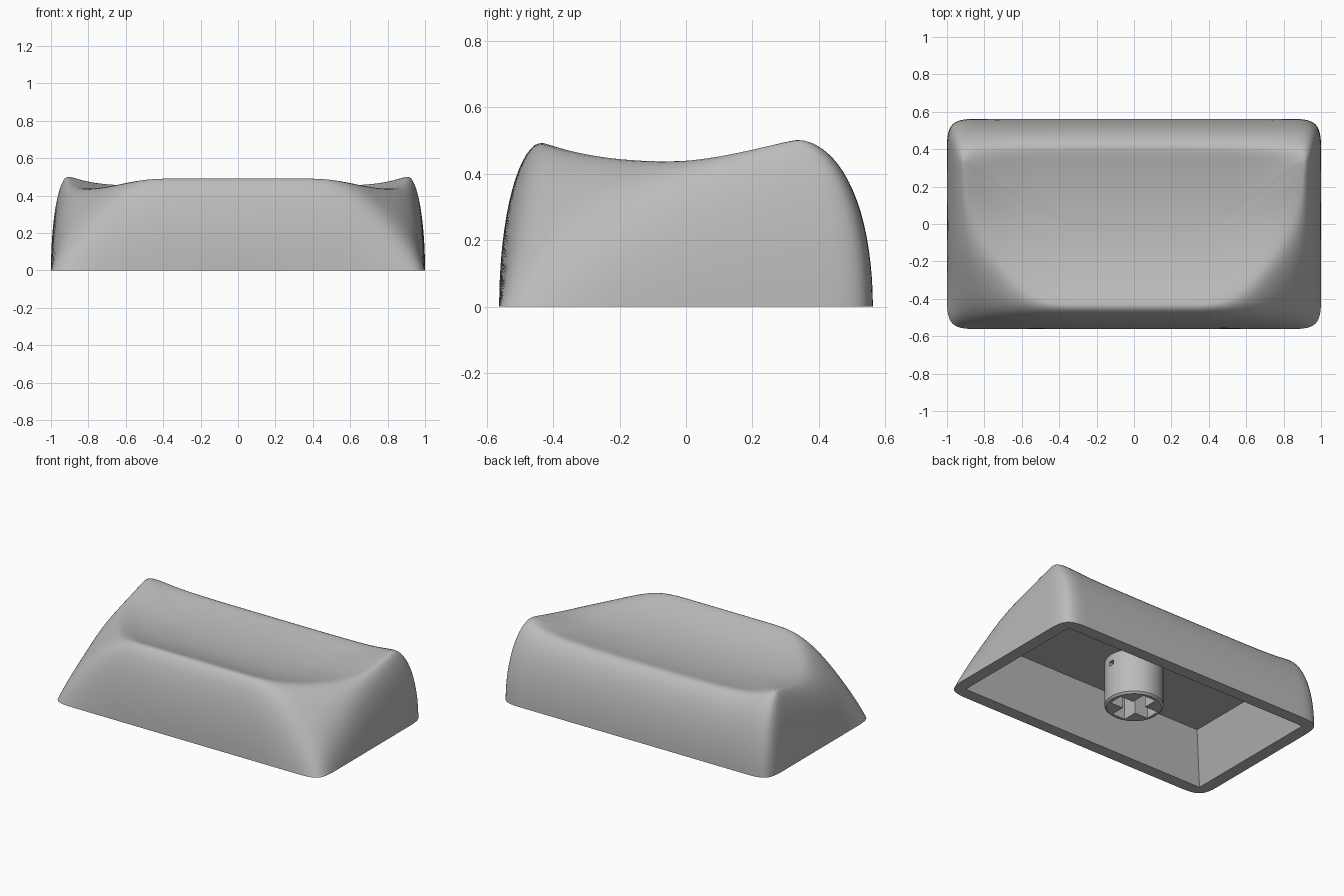
import bpy, bmesh
from math import sin, cos, pi
from mathutils import Vector

if "Cube" in bpy.data.objects:
    bpy.data.objects.remove(bpy.data.objects["Cube"])

grey = bpy.data.materials.new("plain grey")
grey.use_nodes = True
tone = (0.5, 0.5, 0.5, 1)
grey.diffuse_color = tone
grey.node_tree.nodes["Principled BSDF"].inputs["Base Color"].default_value = tone


def add_object(name, bm):
    bmesh.ops.recalc_face_normals(bm, faces=bm.faces)
    mesh = bpy.data.meshes.new(name)
    bm.to_mesh(mesh)
    bm.free()
    mesh.materials.append(grey)
    obj = bpy.data.objects.new(name, mesh)
    bpy.context.collection.objects.link(obj)
    return obj


def select(obj):
    bpy.ops.object.select_all(action="DESELECT")
    obj.select_set(True)
    bpy.context.view_layer.objects.active = obj


def carve(obj, cutter):
    select(obj)
    mod = obj.modifiers.new("carve", "BOOLEAN")
    mod.operation = "DIFFERENCE"
    mod.solver = "EXACT"
    mod.object = cutter
    bpy.ops.object.modifier_apply(modifier=mod.name)
    bpy.data.objects.remove(cutter)


def box(name, low, high, taper=0.0):
    """Box from low to high corner whose top is inset by taper."""
    bm = bmesh.new()
    bmesh.ops.create_cube(bm, size=1)
    for v in bm.verts:
        inset = taper if v.co.z > 0 else 0
        for i in range(3):
            side = v.co[i] > 0
            v.co[i] = high[i] if side else low[i]
            if i < 2:
                v.co[i] += -inset if side else inset
    return add_object(name, bm)


# Outline controls, front centre to back centre:
# base x, y then rim x, y, z then straightness of the wall
B = .5625
half = [
    (0, -B, 0, -.43, .495, 0),
    (.3, -B, .27, -.43, .495, 0),
    (.55, -B, .44, -.43, .495, .05),
    (.82, -B, .54, -.385, .48, .3),
    (1, -B, .68, -.265, .45, .65),
    (1, -.385, .79, -.1, .436, .4),
    (1, -.2, .85, .04, .44, .1),
    (1, .05, .885, .17, .465, 0),
    (1, .25, .9, .27, .492, 0),
    (1, .385, .91, .33, .505, 0),
    (1, B, .895, .34, .505, 0),
    (.82, B, .83, .37, .482, 0),
    (.7, B, .7, .39, .458, 0),
    (.4, B, .4, .4, .45, 0),
    (0, B, 0, .4, .45, 0),
]
loop = half + [(-a, b, -c, d, e, f) for a, b, c, d, e, f in half[-2:0:-1]]


def spline(points, steps):
    """Closed uniform cubic B-spline."""
    n = len(points)
    for i in range(n):
        p = [Vector(points[(i + k - 1) % n]) for k in range(4)]
        for s in range(steps):
            t = s / steps
            w = ((1 - t) ** 3, 3 * t**3 - 6 * t * t + 4,
                 -3 * t**3 + 3 * t * t + 3 * t + 1, t**3)
            yield sum((q * f for q, f in zip(p, w)), Vector([0] * 6)) / 6


# Outer body: curved walls up to the rim, then a dished top
WALL, DISH, FLOOR = 16, 14, .405
columns = list(spline(loop, 8))
rings = []
for i in range(WALL + 1):
    a = i / WALL * pi / 2
    ring = []
    for bx, by, rx, ry, rz, straight in columns:
        u = (1 - cos(a)) * (1 - straight) + sin(a) * straight
        ring.append((bx + (rx - bx) * u, by + (ry - by) * u, rz * sin(a)))
    rings.append(ring)
for i in range(1, DISH):
    r = 1 - i / DISH
    ring = []
    for _, _, rx, ry, rz, _ in columns:
        cx, cy = .55 * rx, .02 + .05 * ry
        ring.append((cx + (rx - cx) * r, cy + (ry - cy) * r,
                     FLOOR + (rz - FLOOR) * r * r))
    rings.append(ring)

bm = bmesh.new()
grid = [[bm.verts.new(p) for p in ring] for ring in rings]
n = len(columns)
for low, high in zip(grid, grid[1:]):
    for j in range(n):
        k = (j + 1) % n
        bm.faces.new((low[j], low[k], high[k], high[j]))
bm.faces.new(grid[0])
bm.faces.new(grid[-1])
# Soften the dish and the rim where it meets the walls
dish = [v for ring in grid[WALL + 1:-1] for v in ring]
for _ in range(12):
    bmesh.ops.smooth_vert(bm, verts=dish, factor=.5, use_axis_z=True)
rim_band = [v for ring in grid[WALL - 1:WALL + 3] for v in ring]
for _ in range(2):
    bmesh.ops.smooth_vert(bm, verts=rim_band, factor=.5, use_axis_z=True)
body = add_object("cap_body", bm)

# Hollow underside with sloping inner walls
carve(body, box("cavity_cutter", (-.92, -.482, -.001), (.92, .482, .305), .118))

# Mounting stem with a cross socket and a small vent
bm = bmesh.new()
bmesh.ops.create_cone(bm, cap_ends=True, segments=48, radius1=.178,
                      radius2=.178, depth=.316)
bmesh.ops.translate(bm, verts=bm.verts, vec=(0, 0, .16))
rim = [e for e in bm.edges if all(v.co.z < .01 for v in e.verts)]
bmesh.ops.bevel(bm, geom=rim, offset=.012, segments=1, affect="EDGES")
stem = add_object("mounting_stem", bm)
long, thin, vent = .145, .048, .018
carve(stem, box("socket_cutter_x", (-long, -thin, -.01), (long, thin, .28)))
carve(stem, box("socket_cutter_y", (-thin, -long, -.01), (thin, long, .28)))
carve(stem, box("vent_cutter", (-.3, -vent, .23), (.3, vent, .26)))

for obj in (body, stem):
    select(obj)
    bpy.ops.object.shade_smooth_by_angle(angle=pi / 5)
